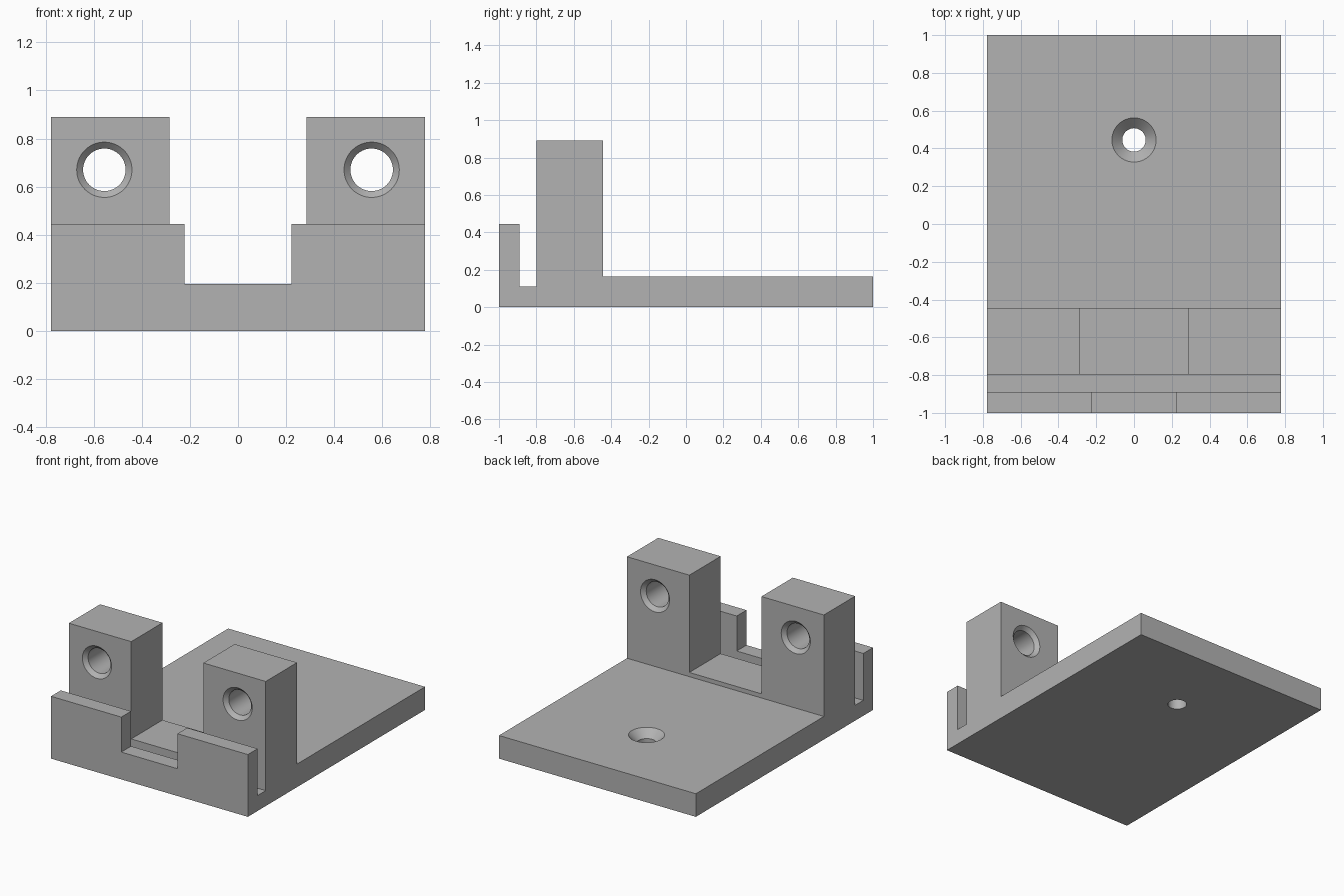
import bpy, bmesh
from math import radians
from mathutils import Matrix, Vector

cube = bpy.data.objects.get("Cube")
if cube:
    bpy.data.objects.remove(cube, do_unlink=True)

# Main dimensions
HALF_W, PLATE_Z, SADDLE_Z = 0.778, 0.165, 0.195
LIP_Z, POST_Z, GROOVE_Z = 0.445, 0.89, 0.11
LIP_BACK, POST_FRONT, POST_BACK = -0.89, -0.798, -0.445

grey = bpy.data.materials.new("plain grey")
grey.use_nodes = True
grey.diffuse_color = (0.45, 0.45, 0.45, 1)
grey.node_tree.nodes["Principled BSDF"].inputs["Base Color"].default_value = grey.diffuse_color


def finish(name, bm):
    bmesh.ops.recalc_face_normals(bm, faces=bm.faces)
    mesh = bpy.data.meshes.new(name)
    bm.to_mesh(mesh)
    bm.free()
    mesh.materials.append(grey)
    obj = bpy.data.objects.new(name, mesh)
    bpy.context.collection.objects.link(obj)
    return obj


def extrude_profile(name, points, half_width):
    """Sweep a closed (y, z) outline along x."""
    bm = bmesh.new()
    face = bm.faces.new([bm.verts.new((-half_width, y, z)) for y, z in points])
    swept = bmesh.ops.extrude_face_region(bm, geom=[face])["geom"]
    bmesh.ops.translate(bm, vec=(2 * half_width, 0, 0),
                        verts=[v for v in swept if isinstance(v, bmesh.types.BMVert)])
    return finish(name, bm)


def lathe(name, profile, matrix):
    """Revolve (radius, height) points about the local z axis."""
    bm = bmesh.new()
    verts = [bm.verts.new((r, 0, h)) for r, h in profile]
    edges = [bm.edges.new(pair) for pair in zip(verts, verts[1:])]
    bmesh.ops.spin(bm, geom=verts + edges, cent=(0, 0, 0), axis=(0, 0, 1),
                   angle=radians(360), steps=64, use_duplicate=False)
    bmesh.ops.remove_doubles(bm, verts=bm.verts, dist=1e-5)
    bm.transform(matrix)
    return finish(name, bm)


def cut(target, cutter):
    cutter.hide_render = True
    mod = target.modifiers.new("cut", "BOOLEAN")
    mod.operation, mod.solver, mod.object = "DIFFERENCE", "EXACT", cutter
    bpy.context.view_layer.objects.active = target
    bpy.ops.object.modifier_apply(modifier=mod.name)
    bpy.data.objects.remove(cutter, do_unlink=True)


# Side outline: base plate, posts, groove and front lip
bracket = extrude_profile("mounting_bracket", [
    (-1, 0), (1, 0), (1, PLATE_Z), (POST_BACK, PLATE_Z), (POST_BACK, POST_Z),
    (POST_FRONT, POST_Z), (POST_FRONT, GROOVE_Z), (LIP_BACK, GROOVE_Z),
    (LIP_BACK, LIP_Z), (-1, LIP_Z)], HALF_W)

# Centre gaps that split the posts and the lip
for name, y0, y1, half in (("post_gap", -0.84, -0.4, 0.285), ("lip_gap", -1.1, -0.85, 0.222)):
    cut(bracket, extrude_profile(
        name, [(y0, SADDLE_Z), (y1, SADDLE_Z), (y1, 1), (y0, 1)], half))

# Post holes, chamfered at both ends
R, RIM, EXTRA = 0.0885, 0.115, 0.03
half_depth = (POST_BACK - POST_FRONT) / 2
bevel = RIM - R
end = half_depth + EXTRA
hole = [(0, -end), (RIM, -end), (RIM, -half_depth), (R, bevel - half_depth),
        (R, half_depth - bevel), (RIM, half_depth), (RIM, end), (0, end)]
for side in (-1, 1):
    centre = Vector((side * 0.556, (POST_FRONT + POST_BACK) / 2, 0.67))
    cut(bracket, lathe("post_hole", hole,
                       Matrix.Translation(centre) @ Matrix.Rotation(radians(90), 4, "X")))

# Countersunk screw hole in the base plate
r, rim = 0.062, 0.117
screw = [(0, -0.1), (r, -0.1), (r, PLATE_Z - (rim - r)), (rim, PLATE_Z), (rim, 0.3), (0, 0.3)]
cut(bracket, lathe("screw_hole", screw, Matrix.Translation((0, 0.445, 0))))

# Smooth bores, sharp block edges
bpy.ops.object.select_all(action="DESELECT")
bracket.select_set(True)
bpy.context.view_layer.objects.active = bracket
bpy.ops.object.shade_smooth_by_angle(angle=radians(30))
